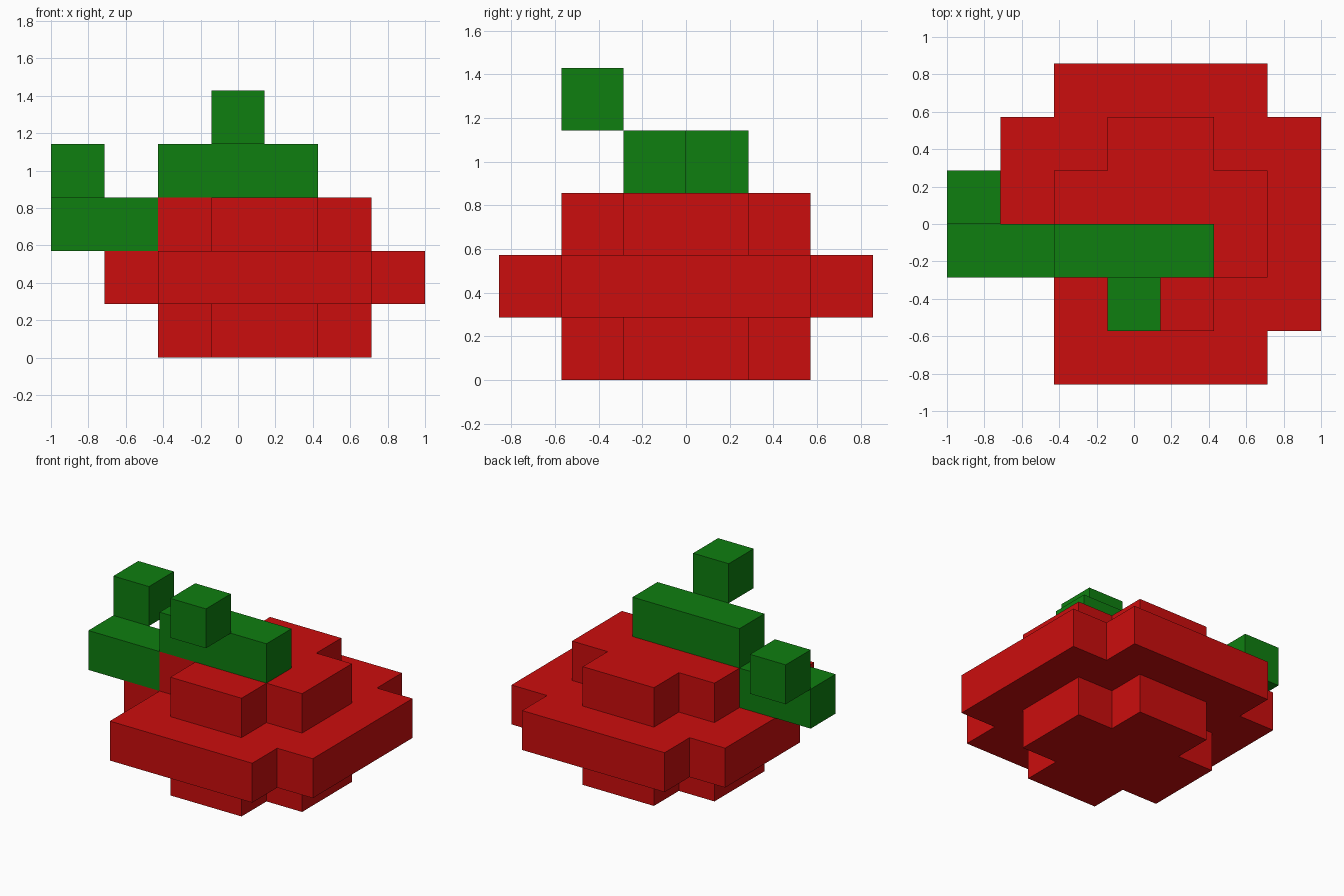
import bpy, bmesh
from mathutils import Vector

if "Cube" in bpy.data.objects:
    bpy.data.objects.remove(bpy.data.objects["Cube"])

U = 2 / 7                                   # edge of one cube
ORIGIN = Vector((-1, -3 * U, 0))            # corner of the 7 x 6 x 5 cube grid


def material(name, rgb):
    m = bpy.data.materials.new(name)
    m.diffuse_color = (*rgb, 1)
    m.use_nodes = True
    m.node_tree.nodes["Principled BSDF"].inputs["Base Color"].default_value = m.diffuse_color
    return m


def block_part(name, mat, *boxes):
    """One closed shell around boxes given as inclusive cube ranges (x0, x1, y0, y1, z)."""
    cells = {(x, y, z) for x0, x1, y0, y1, z in boxes
             for x in range(x0, x1 + 1) for y in range(y0, y1 + 1)}
    bm = bmesh.new()
    for cell in cells:
        for axis in range(3):
            for side in (0, 1):
                near = list(cell)
                near[axis] += 2 * side - 1
                if tuple(near) in cells:
                    continue
                a, b = (axis + 1) % 3, (axis + 2) % 3
                ring = []
                for da, db in ((0, 0), (1, 0), (1, 1), (0, 1)):
                    p = Vector(cell)
                    p[axis] += side
                    p[a] += da
                    p[b] += db
                    ring.append(bm.verts.new(ORIGIN + p * U))
                bm.faces.new(ring if side else ring[::-1])
    bmesh.ops.remove_doubles(bm, verts=bm.verts, dist=0.001)
    bmesh.ops.dissolve_limit(bm, angle_limit=0.01, verts=bm.verts, edges=bm.edges)
    mesh = bpy.data.meshes.new(name)
    bm.to_mesh(mesh)
    bm.free()
    mesh.materials.append(mat)
    obj = bpy.data.objects.new(name, mesh)
    bpy.context.collection.objects.link(obj)
    return obj


red = material("red", (0.6, 0.004, 0.004))
green = material("green", (0.0045, 0.21, 0.005))

# Round body: a wide middle tier between two smaller cross-shaped tiers
tiers = [(2, 5, 0, 5, 1), (2, 6, 1, 4, 1), (1, 1, 2, 4, 1)]
for z in (0, 2):
    tiers += [(2, 5, 2, 3, z), (3, 4, 1, 4, z)]
block_part("body", red, *tiers)

# Stalk on top, and the leaf off the left side
block_part("stalk", green, (2, 4, 2, 2, 3))
block_part("stalk_tip", green, (3, 3, 1, 1, 4))
block_part("leaf", green, (0, 1, 2, 2, 2))
block_part("leaf_tip", green, (0, 0, 3, 3, 3))
